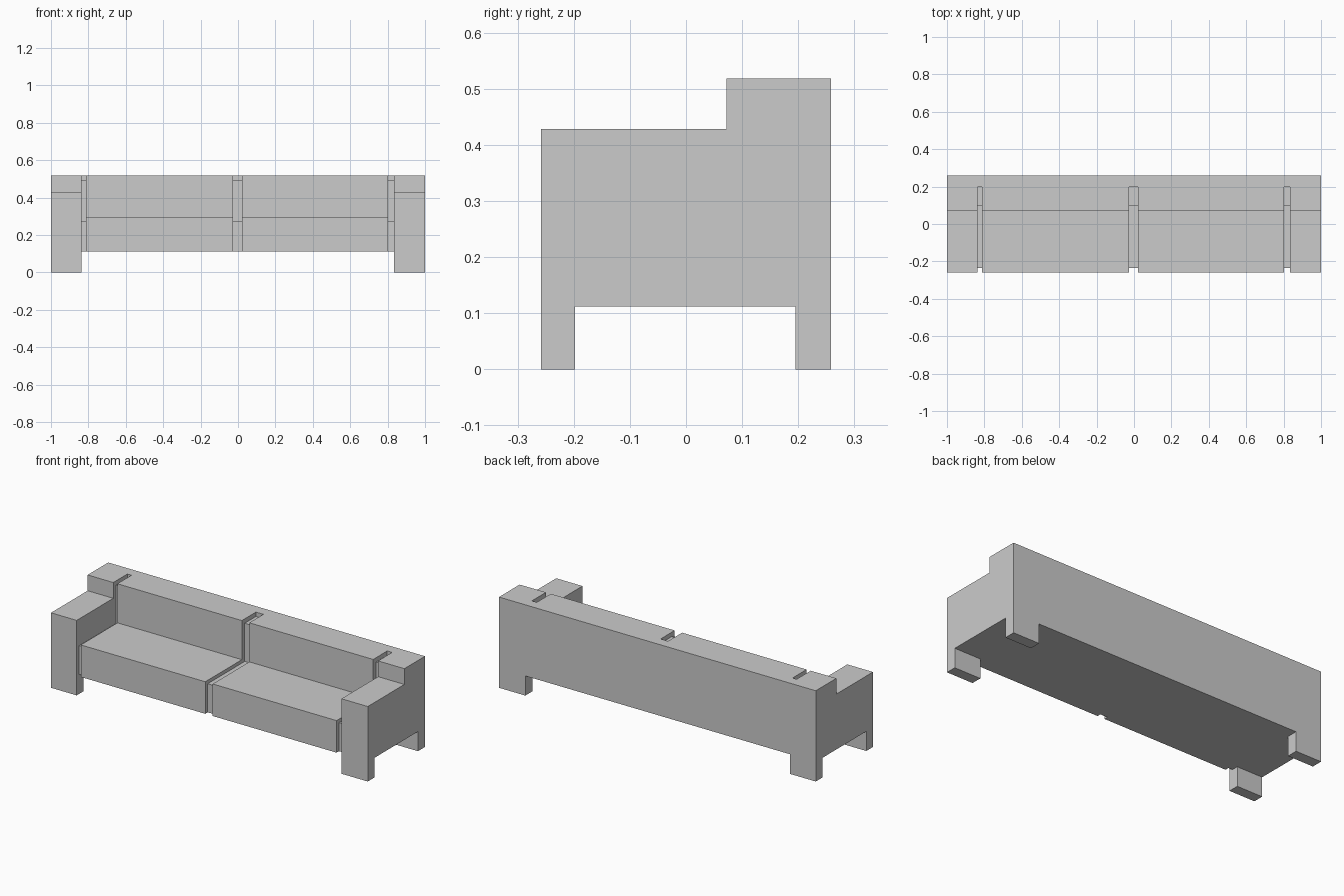
import bpy, bmesh

if "Cube" in bpy.data.objects:
    bpy.data.objects.remove(bpy.data.objects["Cube"])

FRONT, BACK = -0.258, 0.258
BASE, TOP = 0.112, 0.518
REST = 0.072          # front plane of the backrest


def prism(name, profile, x0, x1):
    """Extrude a (y, z) side profile from x0 to x1."""
    bm = bmesh.new()
    face = bm.faces.new([bm.verts.new((x0, y, z)) for y, z in profile])
    new = bmesh.ops.extrude_face_region(bm, geom=[face])["geom"]
    verts = [v for v in new if isinstance(v, bmesh.types.BMVert)]
    bmesh.ops.translate(bm, verts=verts, vec=(x1 - x0, 0, 0))
    bmesh.ops.recalc_face_normals(bm, faces=bm.faces[:])
    mesh = bpy.data.meshes.new(name)
    bm.to_mesh(mesh)
    bm.free()
    obj = bpy.data.objects.new(name, mesh)
    bpy.context.collection.objects.link(obj)
    return obj


# Side profiles
arm = [(FRONT, 0), (-0.198, 0), (-0.198, BASE), (0.195, BASE), (0.195, 0),
       (BACK, 0), (BACK, TOP), (REST, TOP), (REST, 0.428), (FRONT, 0.428)]
seat = [(FRONT, BASE), (BACK, BASE), (BACK, TOP), (REST, TOP),
        (REST, 0.295), (FRONT, 0.295)]
gap = [(-0.236, BASE), (BACK, BASE), (BACK, TOP), (0.199, TOP), (0.199, 0.493),
       (0.098, 0.493), (0.098, 0.275), (-0.236, 0.275)]

# Arms with their legs
prism("left_arm", arm, -1.0, -0.838)
prism("right_arm", arm, 0.834, 1.0)

# Seat and backrest cushions
prism("left_seat", seat, -0.812, -0.026)
prism("right_seat", seat, 0.021, 0.803)

# Recessed frame showing in the gaps between cushions
for label, x0, x1 in (("left", -0.838, -0.812), ("middle", -0.026, 0.021),
                      ("right", 0.803, 0.834)):
    prism(label + "_gap_frame", gap, x0, x1)
